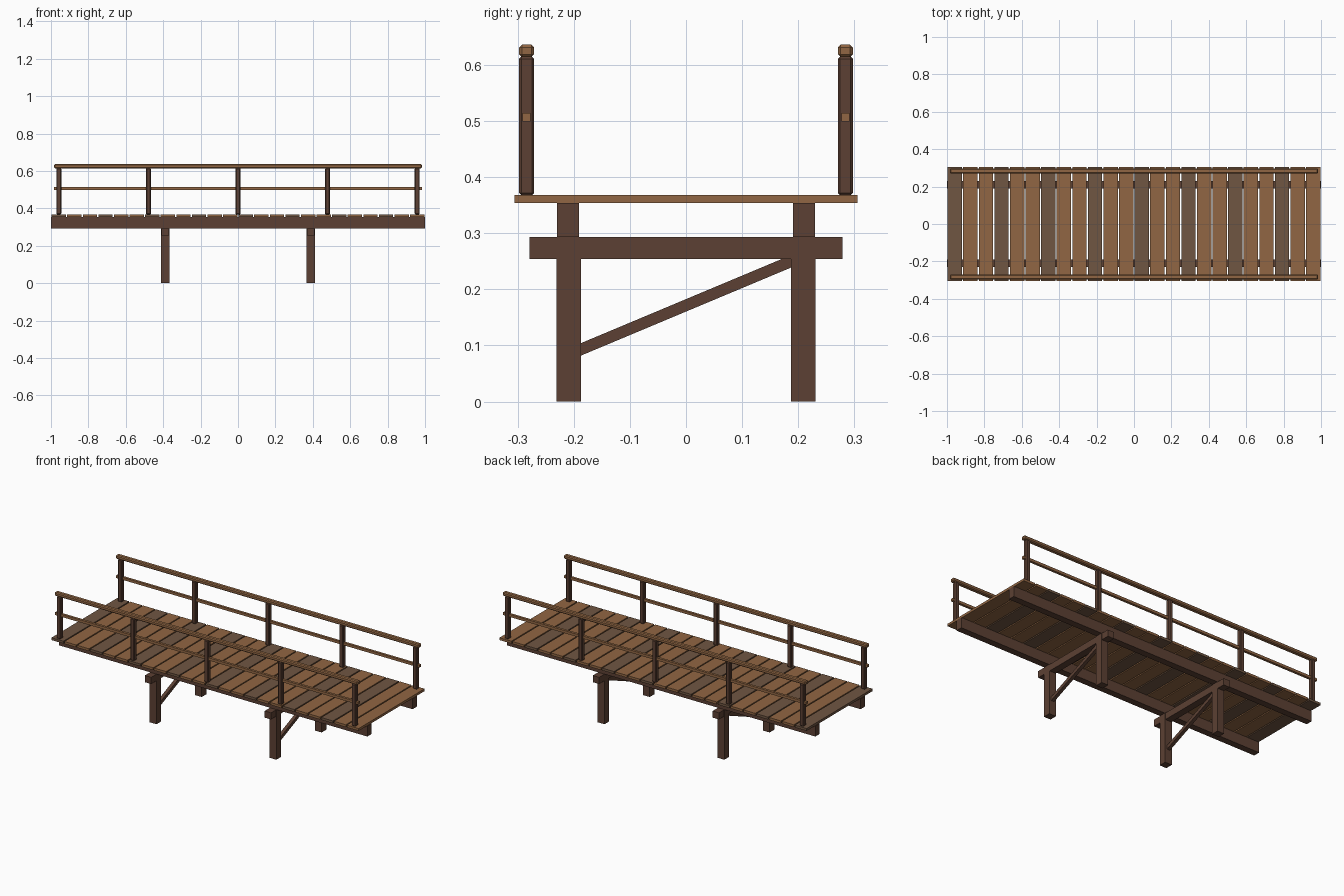
import bpy, math

if "Cube" in bpy.data.objects:
    bpy.data.objects.remove(bpy.data.objects["Cube"])


def material(name, rgb):
    m = bpy.data.materials.new(name)
    lin = [((c / 255 + 0.055) / 1.055) ** 2.4 for c in rgb]
    m.diffuse_color = (*lin, 1)
    m.use_nodes = True
    m.node_tree.nodes["Principled BSDF"].inputs["Base Color"].default_value = m.diffuse_color
    return m


DARK = material("dark_timber", (92, 64, 51))
LIGHT = material("light_timber", (145, 102, 67))
WORN = material("worn_timber", (112, 86, 66))


def box(name, loc, size, mat, bevel=0, rot_x=0):
    bpy.ops.mesh.primitive_cube_add(size=1, location=loc)
    ob = bpy.context.object
    ob.name = name
    ob.scale = size
    bpy.ops.object.transform_apply(location=False, rotation=False, scale=True)
    ob.rotation_euler.x = rot_x
    ob.data.materials.append(mat)
    if bevel:
        mod = ob.modifiers.new("chamfer", 'BEVEL')
        mod.width = bevel
        mod.segments = 1
    return ob


# deck planks, every third one worn
COUNT = 24
PITCH = 2 / COUNT
for i in range(COUNT):
    x = -1 + PITCH * (i + 0.5)
    box(f"deck_plank_{i + 1}", (x, 0, 0.361), (0.0765, 0.611, 0.014),
        LIGHT if i % 3 else WORN)

for side, s in (("front", -1), ("back", 1)):
    # long beam under the deck
    box(f"{side}_stringer", (0, s * 0.21, 0.3235), (2, 0.039, 0.061), DARK)
    # railing
    for i in range(5):
        box(f"{side}_railing_post_{i + 1}", ((i - 2) * 0.4787, s * 0.284, 0.4915),
            (0.026, 0.027, 0.247), DARK, 0.004)
    box(f"{side}_top_rail", (0, s * 0.284, 0.625), (1.968, 0.027, 0.022), LIGHT, 0.005)
    box(f"{side}_middle_rail", (0, s * 0.284, 0.507), (1.968, 0.0145, 0.0155), LIGHT)

# trestle supports: two legs, a cap beam and a diagonal brace
for side, x in (("left", -0.389), ("right", 0.389)):
    for end, s in (("front", -1), ("back", 1)):
        box(f"{side}_{end}_leg", (x, s * 0.2093, 0.1465), (0.044, 0.0435, 0.293), DARK)
    box(f"{side}_cap_beam", (x, 0, 0.2735), (0.041, 0.558, 0.039), DARK)
    box(f"{side}_brace", (x, 0, 0.1715), (0.02, 0.435, 0.0205), DARK,
        rot_x=math.atan(0.419))
